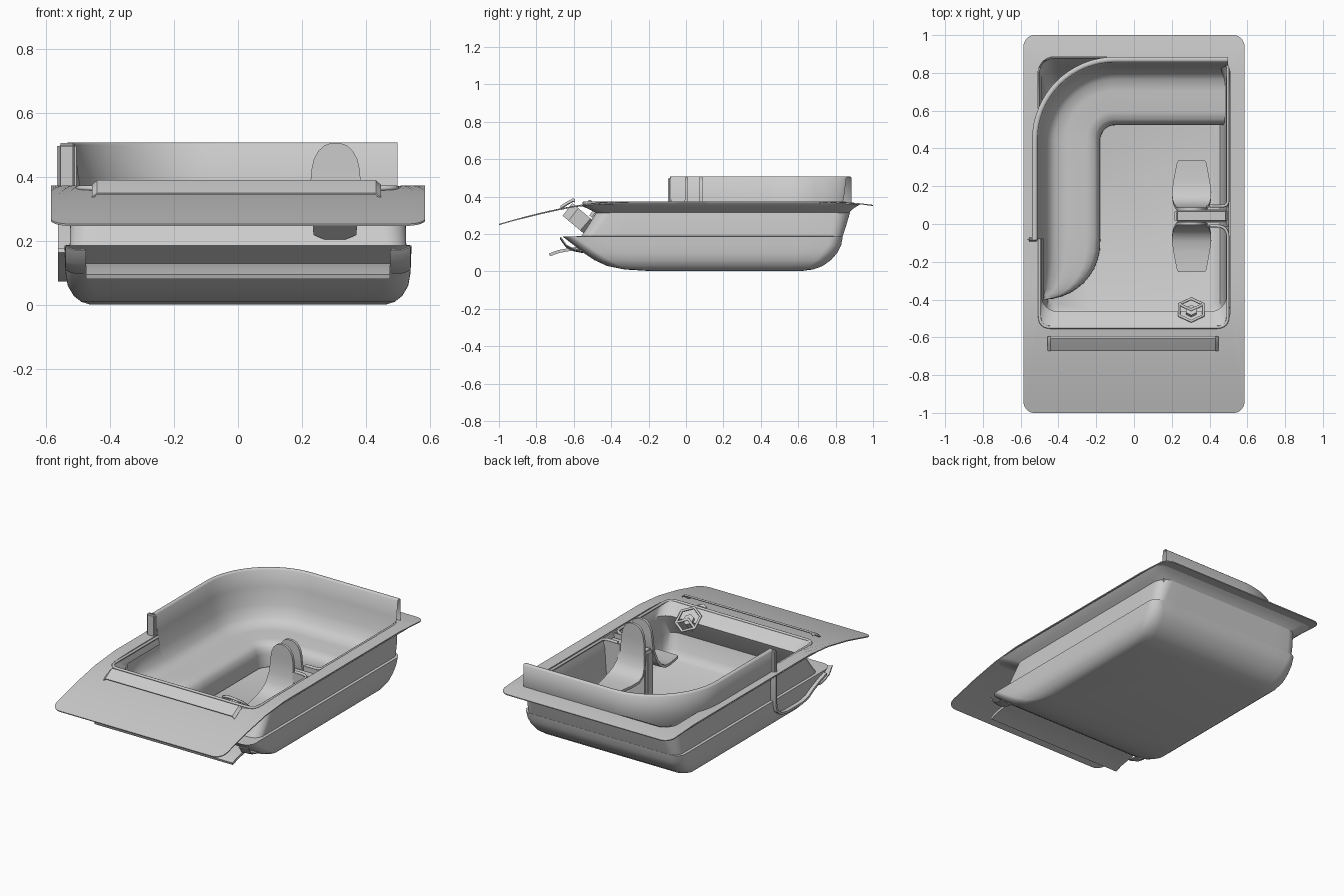
import bpy, bmesh, math
from mathutils import Vector, Matrix

if "Cube" in bpy.data.objects:
    bpy.data.objects.remove(bpy.data.objects["Cube"])

GREY = (0.6, 0.6, 0.6, 1)
mat = bpy.data.materials.new("light grey")
mat.use_nodes = True
mat.diffuse_color = GREY
mat.node_tree.nodes["Principled BSDF"].inputs["Base Color"].default_value = GREY


def finish(bm, name, thick=0, angle=35):
    bmesh.ops.recalc_face_normals(bm, faces=bm.faces)
    me = bpy.data.meshes.new(name)
    bm.to_mesh(me)
    bm.free()
    ob = bpy.data.objects.new(name, me)
    bpy.context.collection.objects.link(ob)
    me.materials.append(mat)
    bpy.ops.object.select_all(action="DESELECT")
    ob.select_set(True)
    bpy.context.view_layer.objects.active = ob
    if thick:
        mod = ob.modifiers.new("thickness", "SOLIDIFY")
        mod.thickness = thick
        mod.offset = 0
        bpy.ops.object.modifier_apply(modifier=mod.name)
    bpy.ops.object.shade_smooth_by_angle(angle=math.radians(angle))


def loft(name, rows, closed=False, cap_first=False, cap_last=False, **kw):
    """Skin a list of equally long point rows."""
    bm = bmesh.new()
    vs = [[bm.verts.new(p) for p in row] for row in rows]
    n = len(vs[0])
    for a, b in zip(vs, vs[1:]):
        for i in range(n if closed else n - 1):
            j = (i + 1) % n
            bm.faces.new((a[i], a[j], b[j], b[i]))
    if cap_first:
        bm.faces.new(vs[0])
    if cap_last:
        bm.faces.new(vs[-1])
    finish(bm, name, **kw)


def round_rect(hx, y0, y1, r, z, arc=8, side=10):
    """Rounded rectangle ring with evenly divided sides."""
    pts = []
    corners = [(hx - r, y1 - r), (r - hx, y1 - r), (r - hx, y0 + r), (hx - r, y0 + r)]
    for k, (cx, cy) in enumerate(corners):
        for i in range(arc + 1):
            t = math.pi / 2 * (k + i / arc)
            pts.append(Vector((cx + r * math.cos(t), cy + r * math.sin(t), z)))
        nx, ny = corners[(k + 1) % 4]
        t = math.pi / 2 * (k + 1)
        end = Vector((nx + r * math.cos(t), ny + r * math.sin(t), z))
        start = pts[-1]
        pts += [start.lerp(end, i / side) for i in range(1, side)]
    return pts


def tube(name, pts, radius):
    cu = bpy.data.curves.new(name, "CURVE")
    cu.dimensions = "3D"
    cu.bevel_depth = radius
    cu.bevel_resolution = 2
    cu.use_fill_caps = True
    sp = cu.splines.new("POLY")
    sp.points.add(len(pts) - 1)
    for p, q in zip(sp.points, pts):
        p.co = (*q, 1)
    ob = bpy.data.objects.new(name, cu)
    bpy.context.collection.objects.link(ob)
    cu.materials.append(mat)


def box(name, lo, hi, bevel=0.01):
    bm = bmesh.new()
    bmesh.ops.create_cube(bm, size=1)
    lo, hi = Vector(lo), Vector(hi)
    for v in bm.verts:
        v.co = (lo + hi) / 2 + v.co * (hi - lo)
    bmesh.ops.bevel(bm, geom=bm.edges[:], offset=bevel, segments=3, affect="EDGES")
    finish(bm, name)


# Deck sheet with a drooping nose and a large opening
def deck_z(y):
    if y < -0.4:
        return 0.37 - 0.12 * ((-0.4 - y) / 0.6) ** 1.5
    return 0.37 - 0.018 * max(0, (y - 0.75) / 0.25) ** 2


inner = round_rect(0.508, -0.555, 0.885, 0.085, 0)
outer = round_rect(0.585, -1, 1, 0.06, 0)
rows = []
for k in range(11):
    row = [a.lerp(b, k / 10) for a, b in zip(inner, outer)]
    for p in row:
        p.z = deck_z(p.y)
    rows.append(row)
loft("deck", rows, True, thick=0.006)

# Flared underside joining the deck to the hull
flare = [(0.516, -0.48, 0.87, 0.07, 0.312), (0.54, -0.51, 0.885, 0.07, 0.328),
         (0.565, -0.55, 0.91, 0.07, 0.346), (0.582, -0.57, 0.93, 0.06, 0.362)]
rows = [round_rect(*f) for f in flare]
for row in rows:
    for p in row:
        p.z = min(p.z, deck_z(p.y) - 0.004)
loft("deck_underside", rows, True)

# Raised cowl strip across the nose
loft("cowl_strip", [[(x, y, z - d) for x, d in ((-0.455, 0.014), (-0.44, 0), (0.43, 0), (0.445, 0.014))]
                    for y, z in ((-0.67, 0.348), (-0.635, 0.37), (-0.605, 0.387), (-0.595, 0.384))],
     thick=0.006)

# Lower hull: half width, front, back, corner radius, height
hull = [(0.465, -0.2, 0.62, 0.05, 0.002), (0.49, -0.33, 0.68, 0.06, 0.01),
        (0.513, -0.42, 0.73, 0.07, 0.028), (0.532, -0.49, 0.775, 0.08, 0.06),
        (0.539, -0.55, 0.81, 0.08, 0.1), (0.541, -0.6, 0.83, 0.07, 0.14),
        (0.542, -0.66, 0.838, 0.06, 0.186), (0.526, -0.56, 0.82, 0.06, 0.188)]
loft("lower_hull", [round_rect(*h) for h in hull], True, cap_first=True)

# Upper hull band
band = [(0.526, -0.565, 0.835, 0.06, 0.18), (0.525, -0.525, 0.855, 0.07, 0.24),
        (0.518, -0.48, 0.877, 0.08, 0.315)]
loft("upper_hull", [round_rect(*b) for b in band], True)

# Front lip under the nose with curled cheeks
loft("front_lip", [[(x, y, z) for x in (-0.475, 0.475)]
                   for y, z in ((-0.57, 0.124), (-0.62, 0.117), (-0.68, 0.106), (-0.73, 0.088))], thick=0.016)
for s, side in ((1, "left"), (-1, "right")):
    loft(side + "_cheek", [[(s * x, y, z) for y, z in
                            ((-0.55, 0.1 + d), (-0.6, 0.11 + d), (-0.64, 0.13 + d), (-0.67, 0.172 + d))]
                           for x, d in ((0.475, 0.0), (0.515, 0.002), (0.538, 0.01))], thick=0.006)

# Cabin liner with a front ledge, and the floor
liner = [(0.503, -0.55, 0.878, 0.08, 0.368), (0.496, -0.5, 0.865, 0.08, 0.338),
         (0.488, -0.462, 0.85, 0.08, 0.31), (0.486, -0.475, 0.84, 0.08, 0.28),
         (0.48, -0.53, 0.81, 0.07, 0.18), (0.468, -0.5, 0.77, 0.07, 0.09),
         (0.455, -0.48, 0.74, 0.06, 0.06), (0.43, -0.455, 0.7, 0.05, 0.045)]
loft("cabin_liner", [round_rect(*c) for c in liner], True, cap_last=True)

# Corner sofa: profile as inward distance and height, swept round an L path
profile = [(0.03, 0.3), (0, 0.37), (0, 0.5), (0.007, 0.507), (0.022, 0.507), (0.028, 0.5), (0.04, 0.4),
           (0.06, 0.3), (0.085, 0.235), (0.12, 0.205), (0.18, 0.195), (0.29, 0.195),
           (0.33, 0.185), (0.35, 0.165), (0.36, 0.13), (0.362, 0.05)]
path = [(0.498, 0.885, 0, -1), (0.2, 0.885, 0, -1)]
for i in range(17):
    t = math.pi / 2 * (1 + i / 16)
    c, s = math.cos(t), math.sin(t)
    path.append((-0.1 + 0.44 * c, 0.445 + 0.44 * s, -c, -s))
path += [(-0.54, 0.2, 1, 0), (-0.54, -0.08, 1, 0)]
rows = [[(x + nx * d, y + ny * d, z) for d, z in profile] for x, y, nx, ny in path]
loft("corner_sofa", rows, angle=50)

# Rounded front end of the sofa bench, below deck level
rows = []
for i in range(11):
    t = math.pi / 2 * i / 10
    y = -0.08 if i == 0 else -0.1 - 0.3 * math.sin(t)
    k = 0.06 + 0.3 * math.cos(t)
    rows.append([(-0.54 + max(0.06, d * k / 0.36), y, min(z, 0.33)) for d, z in profile[6:]])
loft("sofa_front_end", rows, cap_last=True, angle=50)

# Backrest end post and the sill rail sweeping forward below it
box("backrest_end_post", (-0.565, -0.095, 0.34), (-0.505, -0.07, 0.506), 0.01)
rail = [(-0.085, 0.36), (-0.085, 0.17), (-0.1, 0.12), (-0.14, 0.09), (-0.2, 0.08),
        (-0.34, 0.08), (-0.4, 0.092), (-0.45, 0.12), (-0.52, 0.15), (-0.58, 0.17)]
loft("sill_rail", [[(-0.562, y, z), (-0.525, y, z)] for y, z in rail], thick=0.014)

# Partition between the two back-to-back seats
box("seat_partition", (0.215, 0.004, 0.05), (0.5, 0.08, 0.345), 0.015)

# Seats: distance from the back, height, half width
seat = [(0, 0.506, 0.014), (0, 0.498, 0.036), (0, 0.48, 0.055), (0, 0.455, 0.068),
        (0, 0.425, 0.075), (0, 0.39, 0.078), (0.006, 0.32, 0.084), (0.022, 0.26, 0.094),
        (0.05, 0.22, 0.102), (0.09, 0.2, 0.104), (0.15, 0.192, 0.096), (0.22, 0.19, 0.083),
        (0.248, 0.19, 0.077), (0.256, 0.19, 0.07)]
for name, y0, s in (("front_seat", 0.002, -1), ("rear_seat", 0.08, 1)):
    loft(name, [[(0.305 + w * k, y0 + s * d, z) for k in (-1, -0.5, 0, 0.5, 1)]
                for d, z, w in seat], thick=0.016)


# Rolled rims along the cabin edge
def rim_path(corners, r=0.05):
    pts = [Vector(corners[0])]
    for a, b, c in zip(corners, corners[1:], corners[2:]):
        a, b, c = Vector(a), Vector(b), Vector(c)
        p, q = b + (a - b).normalized() * r, b + (c - b).normalized() * r
        for i in range(7):
            t = i / 6
            pts.append(p.lerp(b, t).lerp(b.lerp(q, t), t))
    return [(p.x, p.y, 0.365) for p in pts + [Vector(corners[-1])]]


tube("front_rim", rim_path([(0.4, -0.01), (0.497, -0.01), (0.497, -0.547),
                            (-0.5, -0.547), (-0.5, -0.07)], 0.06), 0.008)
tube("rear_rim", rim_path([(0.4, 0.095), (0.497, 0.095), (0.497, 0.85), (0.46, 0.85)], 0.03), 0.008)

# Partition sides rising to the rims
for name, y in (("front_partition_wall", -0.01), ("rear_partition_wall", 0.095)):
    loft(name, [[(x, y, z) for x in (0.385, 0.5)] for z in (0.05, 0.36)], thick=0.008)

# Steering column housing and wheel, tilted towards the driver
tilt = Matrix.Rotation(math.radians(-40), 4, "X")


def hex_ring(radius, h, centre):
    return [tilt @ Vector((radius * 0.95 * math.sin(math.pi / 3 * i),
                           radius * math.cos(math.pi / 3 * i), h)) + Vector(centre) for i in range(6)]


hub = (0.303, -0.565, 0.283)
loft("steering_housing", [hex_ring(0.082, -0.05, hub), hex_ring(0.085, 0.035, hub)], True, True, True)
wheel = (0.303, -0.455, 0.325)
ring = hex_ring(0.078, 0, wheel)
tube("steering_wheel", ring + ring[:2], 0.008)
loft("steering_hub", [hex_ring(0.03, -0.06, wheel), hex_ring(0.035, 0, wheel)], True, True, True)
tube("wheel_spoke", [ring[1], Vector(wheel), ring[5]], 0.008)
